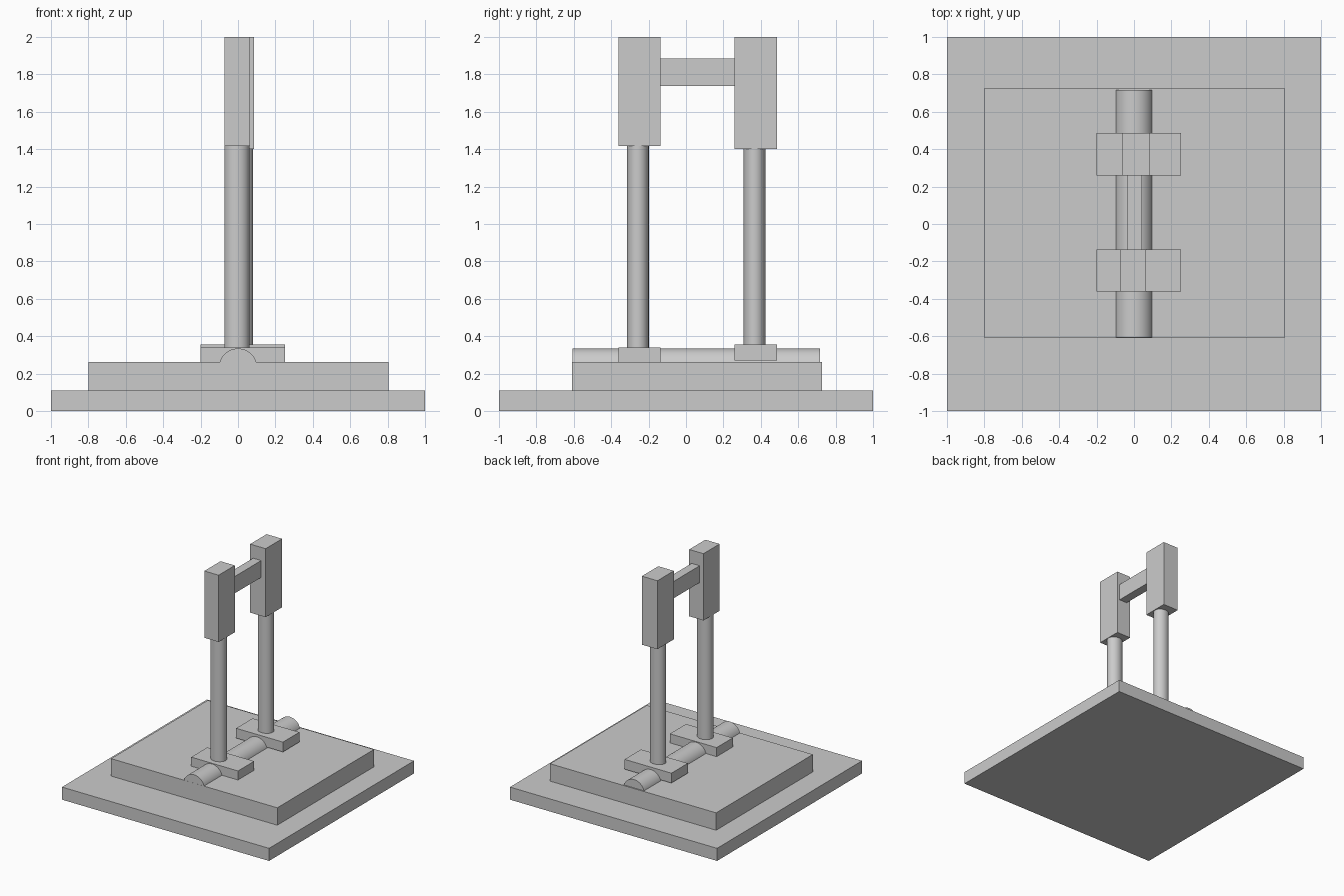
import bpy, math

if "Cube" in bpy.data.objects:
    bpy.data.objects.remove(bpy.data.objects["Cube"])


def box(name, x, y, z):
    """Box from (min, max) ranges."""
    bpy.ops.mesh.primitive_cube_add(size=1, location=[sum(r) / 2 for r in (x, y, z)])
    o = bpy.context.object
    o.name = name
    o.scale = [r[1] - r[0] for r in (x, y, z)]
    bpy.ops.object.transform_apply(location=False, rotation=False, scale=True)
    return o


def cylinder(name, center, rx, ry, length, rot=(0, 0, 0)):
    bpy.ops.mesh.primitive_cylinder_add(vertices=48, radius=1, depth=length,
                                        location=center, rotation=rot)
    o = bpy.context.object
    o.name = name
    o.scale = (rx, ry, 1)
    bpy.ops.object.transform_apply(location=False, rotation=True, scale=True)
    bpy.ops.object.shade_smooth_by_angle(angle=math.radians(30))
    return o


# Stepped base
box("base_plate", (-1, 1), (-1, 1), (0, 0.11))
box("upper_plate", (-0.8, 0.805), (-0.608, 0.727), (0.11, 0.262))

# Rod lying half sunk in the upper plate
cylinder("floor_rod", (0, 0.055, 0.234), 0.101, 0.101, 1.324, (math.pi / 2, 0, 0))

# Two uprights: foot, round post and head block
# name, y range, foot z range, post x centre, post y centre, head x range, head bottom
uprights = [
    ("front", (-0.36, -0.137), (0.26, 0.341), -0.006, -0.257, (-0.073, 0.065), 1.417),
    ("back", (0.26, 0.487), (0.27, 0.356), 0.013, 0.366, (-0.065, 0.085), 1.402),
]
for name, y, foot_z, px, py, head_x, head_z in uprights:
    box(name + "_foot", (-0.2, 0.252), y, foot_z)
    low, high = foot_z[1] - 0.02, head_z + 0.02
    cylinder(name + "_post", (px, py, (low + high) / 2), 0.067, 0.058, high - low)
    box(name + "_head", head_x, y, (head_z, 2))

# Bar joining the heads
box("cross_bar", (-0.036, 0.042), (-0.15, 0.27), (1.738, 1.885))
